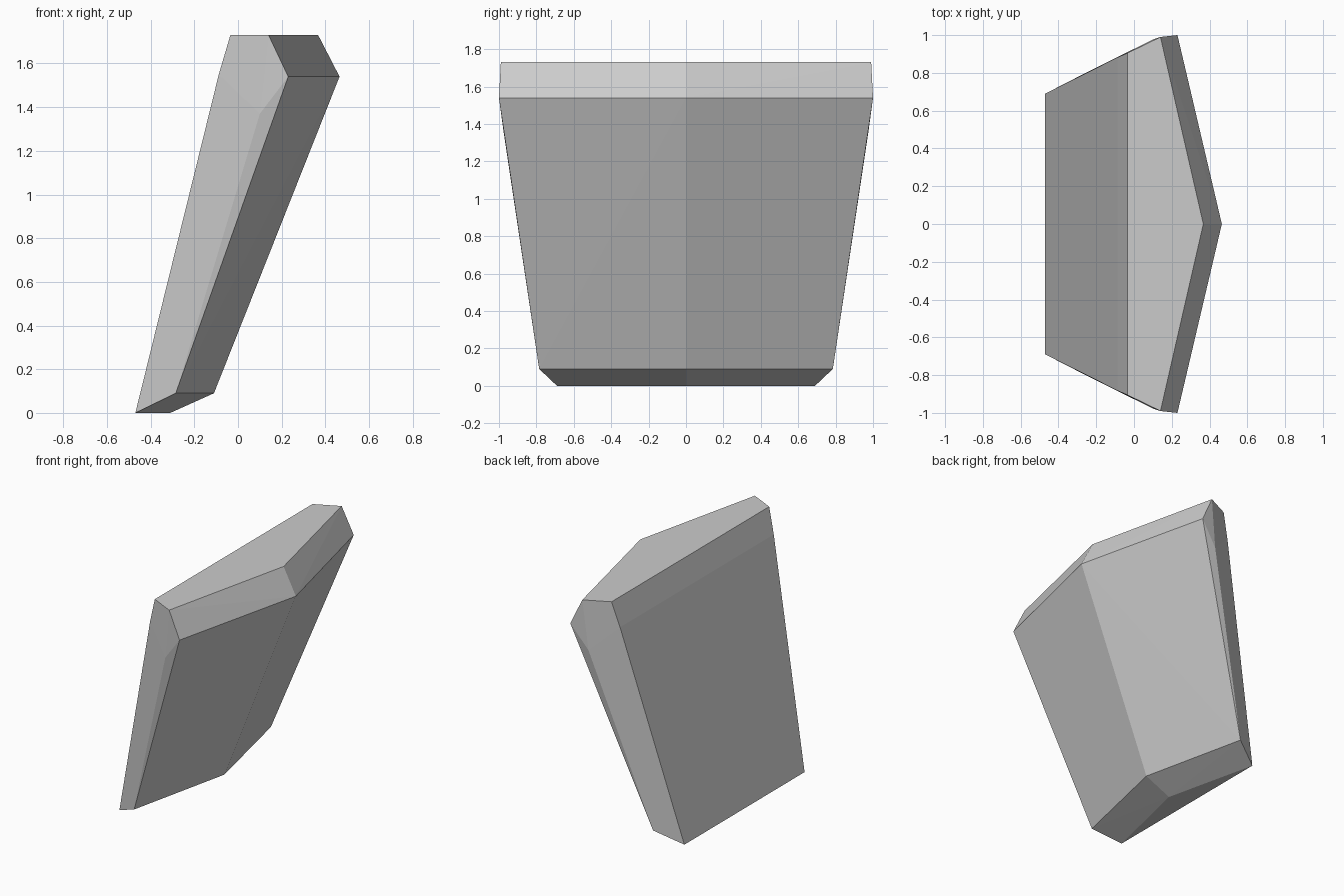
import bpy
import bmesh
import math

cube = bpy.data.objects.get("Cube")
if cube:
    bpy.data.objects.remove(cube, do_unlink=True)

# Plain grey stone
grey = bpy.data.materials.new("plain grey")
grey.use_nodes = True
colour = (0.6, 0.6, 0.6, 1.0)
grey.diffuse_color = colour
grey.node_tree.nodes["Principled BSDF"].inputs["Base Color"].default_value = colour

# Corners of one half, mirrored across y
side_corners = [
    (-0.47, 0.69, 0.0),      # back foot
    (-0.285, 0.785, 0.09),   # lower side
    (-0.088, 0.882, 1.55),   # back shoulder
    (-0.035, 0.905, 1.73),   # back top
    (0.10, 0.977, 1.37),     # side crease
    (0.23, 1.0, 1.54),       # outer shoulder
    (0.14, 0.99, 1.73),      # outer top
]

# Central ridge running down the +x side
ridge = [(-0.31, 0, 0), (-0.11, 0, 0.09), (0.465, 0, 1.54), (0.367, 0, 1.73)]

# Leaning faceted slab wrapped around the corners
bm = bmesh.new()
for x, y, z in side_corners:
    for sign in (-1, 1):
        bm.verts.new((x, sign * y, z))
for point in ridge:
    bm.verts.new(point)
bmesh.ops.convex_hull(bm, input=bm.verts[:])
bmesh.ops.dissolve_limit(bm, angle_limit=math.radians(0.5),
                         verts=bm.verts[:], edges=bm.edges[:])
bmesh.ops.recalc_face_normals(bm, faces=bm.faces[:])

mesh = bpy.data.meshes.new("leaning_slab")
bm.to_mesh(mesh)
bm.free()
mesh.materials.append(grey)
slab = bpy.data.objects.new("leaning_slab", mesh)
bpy.context.scene.collection.objects.link(slab)
